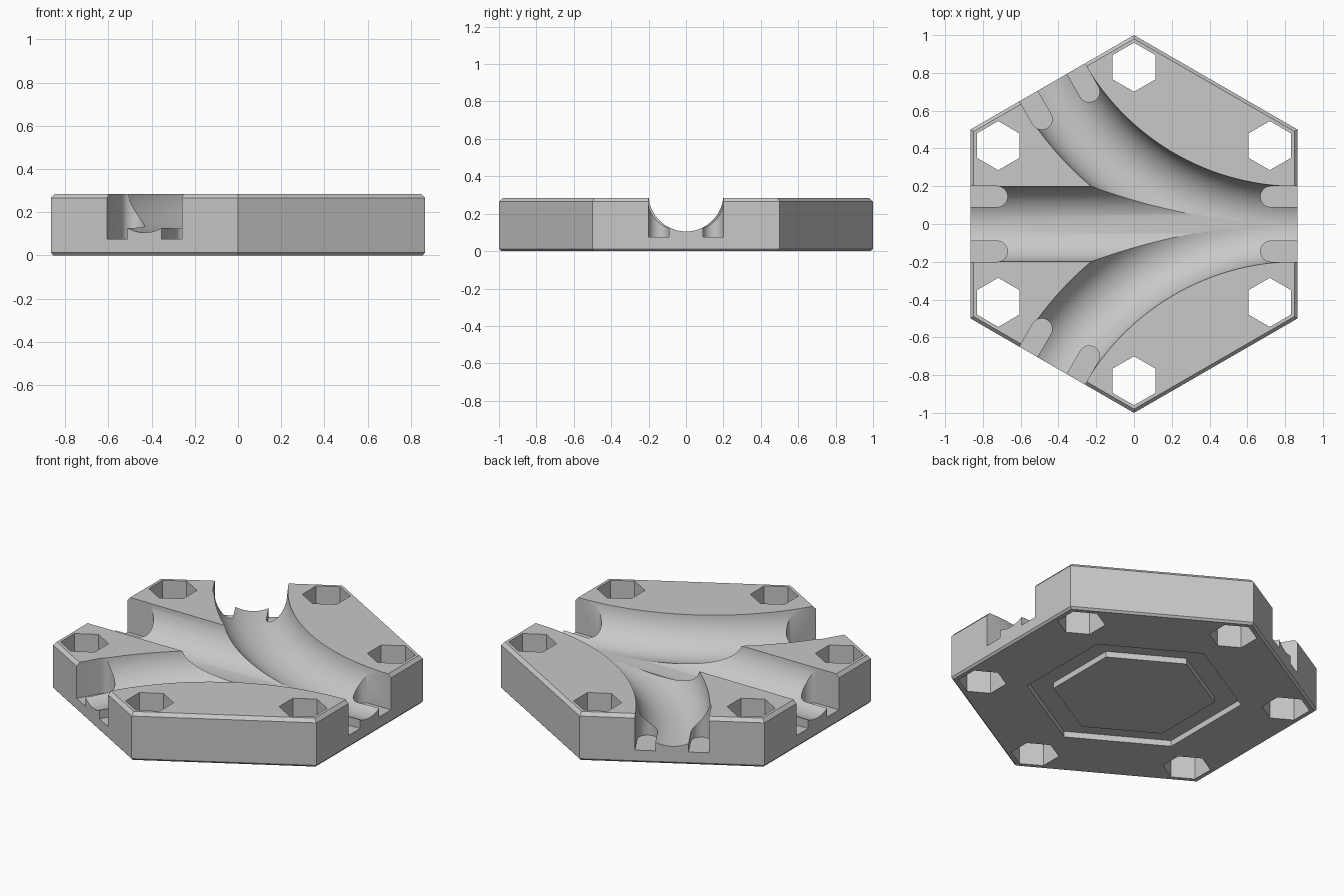
import bpy, bmesh, math
from mathutils import Matrix, Vector

if "Cube" in bpy.data.objects:
    bpy.data.objects.remove(bpy.data.objects["Cube"], do_unlink=True)

HEIGHT = 0.285      # tile thickness
APOTHEM = 0.866
CHANNEL_R = 0.2
CHANNEL_Z = 0.305   # axis height of the channels
BEND_R = 1.5

grey = bpy.data.materials.new("light_grey")
grey.use_nodes = True
colour = (0.58, 0.58, 0.58, 1)
grey.diffuse_color = colour
grey.node_tree.nodes["Principled BSDF"].inputs["Base Color"].default_value = colour


def loft(name, rings):
    """Closed solid through a list of equal-length point rings."""
    bm = bmesh.new()
    loops = [[bm.verts.new(p) for p in ring] for ring in rings]
    for a, b in zip(loops, loops[1:]):
        for i in range(len(a)):
            j = (i + 1) % len(a)
            bm.faces.new((a[i], a[j], b[j], b[i]))
    bm.faces.new(loops[0][::-1])
    bm.faces.new(loops[-1])
    bmesh.ops.recalc_face_normals(bm, faces=bm.faces)
    mesh = bpy.data.meshes.new(name)
    bm.to_mesh(mesh)
    bm.free()
    obj = bpy.data.objects.new(name, mesh)
    bpy.context.collection.objects.link(obj)
    mesh.materials.append(grey)
    return obj


def hexagon(r, z, x=0, y=0):
    return [(x + r * math.sin(k * math.pi / 3), y + r * math.cos(k * math.pi / 3), z)
            for k in range(6)]


def cut(target, cutter):
    mod = target.modifiers.new("cut", 'BOOLEAN')
    mod.operation = 'DIFFERENCE'
    mod.solver = 'MANIFOLD'
    mod.object = cutter
    bpy.context.view_layer.objects.active = target
    bpy.ops.object.modifier_apply(modifier=mod.name)
    bpy.data.objects.remove(cutter, do_unlink=True)


def circle_section(centre, side, phase=0.0, n=72):
    """Upright circle of the channel; side is the horizontal cross direction."""
    c = Vector((centre[0], centre[1], CHANNEL_Z))
    return [c + CHANNEL_R * (math.cos(t) * side + math.sin(t) * Vector((0, 0, 1)))
            for t in (phase + 2 * math.pi * k / n for k in range(n))]


# Hexagonal tile with chamfered rims
tile = loft("track_tile", [hexagon(0.988, 0), hexagon(1, 0.012),
                           hexagon(1, HEIGHT - 0.02), hexagon(0.98, HEIGHT)])

# Straight channel
cut(tile, loft("straight_cutter", [circle_section((x, 0), Vector((0, 1, 0)), 0.02)
                                   for x in (-1, 1)]))

# Two curved channels that merge with it at the +x side
for s in (1, -1):
    rings = []
    for k in range(-2, 43):
        a = math.radians(270 - k * 1.5)
        d = Vector((math.cos(a), s * math.sin(a), 0))
        rings.append(circle_section((APOTHEM + BEND_R * d.x, s * BEND_R + BEND_R * d.y), d))
    cut(tile, loft("curve_cutter", rings))

# Round-ended clip slots, a pair at each of the four channel mouths
for angle in (0, 120, 180, 240):
    turn = Matrix.Rotation(math.radians(angle), 3, 'Z')
    for side in (-1, 1):
        w, y = 0.055, side * 0.145
        outline = [(0.95, y - w), (0.95, y + w)]
        outline += [(0.725 + w * math.cos(t), y + w * math.sin(t))
                    for t in (math.pi / 2 + math.pi * k / 16 for k in range(17))]
        cut(tile, loft("slot_cutter", [[turn @ Vector((px, py, z)) for px, py in outline]
                                       for z in (0.075, 0.4)]))

# Six hexagonal through holes near the corners
for k in range(6):
    a = math.radians(30 + 60 * k)
    x, y = 0.83 * math.cos(a), 0.83 * math.sin(a)
    cut(tile, loft("hole_cutter", [hexagon(0.13, z, x, y) for z in (-0.1, 0.4)]))

# Hexagonal ring groove in the underside
ring = loft("ring_cutter", [hexagon(0.585, z) for z in (-0.1, 0.035)])
cut(ring, loft("ring_core", [hexagon(0.44, z) for z in (-0.2, 0.2)]))
cut(tile, ring)

# Smooth channels, crisp edges
bpy.ops.object.select_all(action='DESELECT')
tile.select_set(True)
bpy.context.view_layer.objects.active = tile
bpy.ops.object.shade_smooth_by_angle(angle=math.radians(30))
